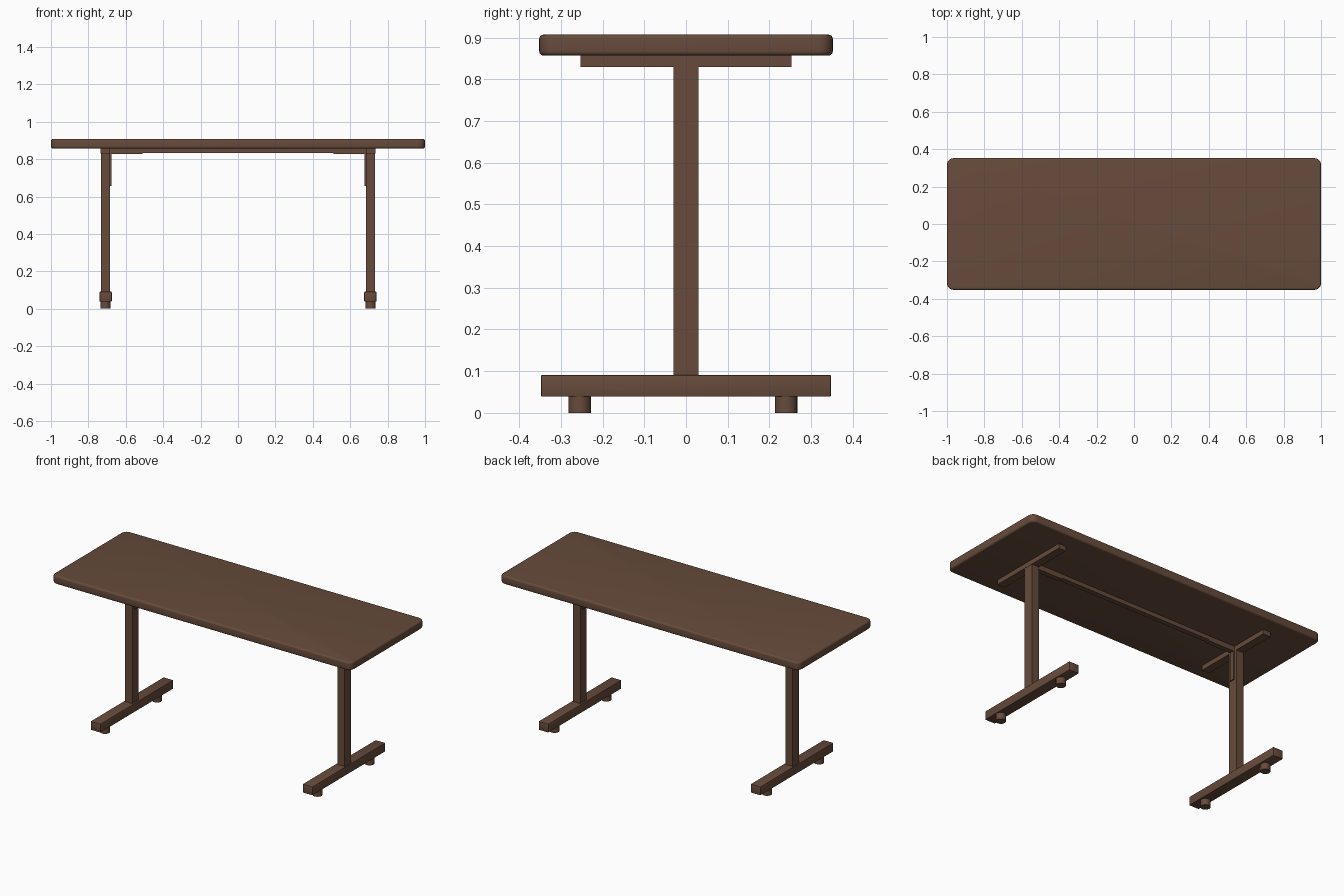
import bpy, bmesh, math
from mathutils import Matrix

if "Cube" in bpy.data.objects:
    bpy.data.objects.remove(bpy.data.objects["Cube"])

brown = bpy.data.materials.new("dark_brown_wood")
brown.diffuse_color = (0.135, 0.070, 0.044, 1)
brown.use_nodes = True
brown.node_tree.nodes["Principled BSDF"].inputs["Base Color"].default_value = brown.diffuse_color


def finish(name, bm, smooth=False):
    mesh = bpy.data.meshes.new(name)
    bm.to_mesh(mesh)
    bm.free()
    mesh.materials.append(brown)
    ob = bpy.data.objects.new(name, mesh)
    bpy.context.collection.objects.link(ob)
    if smooth:
        bpy.ops.object.select_all(action='DESELECT')
        bpy.context.view_layer.objects.active = ob
        ob.select_set(True)
        bpy.ops.object.shade_smooth_by_angle(angle=math.radians(35))
    return ob


def box_mesh(lo, hi):
    bm = bmesh.new()
    bmesh.ops.create_cube(bm, size=1)
    for v in bm.verts:
        v.co = [(a + b) / 2 + c * (b - a) for a, b, c in zip(lo, hi, v.co)]
    return bm


def box(name, lo, hi, bevel=0.0):
    bm = box_mesh([min(a, b) for a, b in zip(lo, hi)],
                  [max(a, b) for a, b in zip(lo, hi)])
    if bevel:
        bmesh.ops.bevel(bm, geom=bm.edges[:], offset=bevel, segments=2,
                        profile=0.5, affect='EDGES')
    return finish(name, bm, bevel > 0)


# Tabletop: rounded corners, then softened rims
bm = box_mesh((-1, -0.352, 0.857), (1, 0.352, 0.907))
upright = [e for e in bm.edges if abs(e.verts[0].co.z - e.verts[1].co.z) > 0.01]
bmesh.ops.bevel(bm, geom=upright, offset=0.035, segments=6, profile=0.5, affect='EDGES')
rims = [e for e in bm.edges if abs(e.verts[0].co.z - e.verts[1].co.z) < 0.001]
bmesh.ops.bevel(bm, geom=rims, offset=0.01, segments=4, profile=0.5, affect='EDGES')
finish("tabletop", bm, True)

# Long rail under the top
box("long_rail", (-0.686, -0.015, 0.833), (0.686, 0.015, 0.858))

for side, s in (("left", -1), ("right", 1)):
    # Column, top support and foot
    box(side + "_column", (s * 0.684, -0.03, 0.088), (s * 0.733, 0.03, 0.83))
    box(side + "_top_support", (s * 0.684, -0.253, 0.829), (s * 0.734, 0.253, 0.858))
    box(side + "_foot", (s * 0.675, -0.348, 0.039), (s * 0.74, 0.348, 0.091), 0.003)
    # Thin corner bracket against rail and column
    box(side + "_bracket_upright", (s * 0.677, -0.015, 0.655), (s * 0.685, 0.015, 0.833))
    box(side + "_bracket_arm", (s * 0.51, -0.015, 0.827), (s * 0.685, 0.015, 0.8335))
    # Round levelling pads
    for end, y in (("front", -0.255), ("back", 0.24)):
        bm = bmesh.new()
        bmesh.ops.create_cone(bm, cap_ends=True, segments=24, radius1=0.027,
                              radius2=0.027, depth=0.041,
                              matrix=Matrix.Translation((s * 0.709, y, 0.0205)))
        finish(f"{side}_{end}_pad", bm, True)
